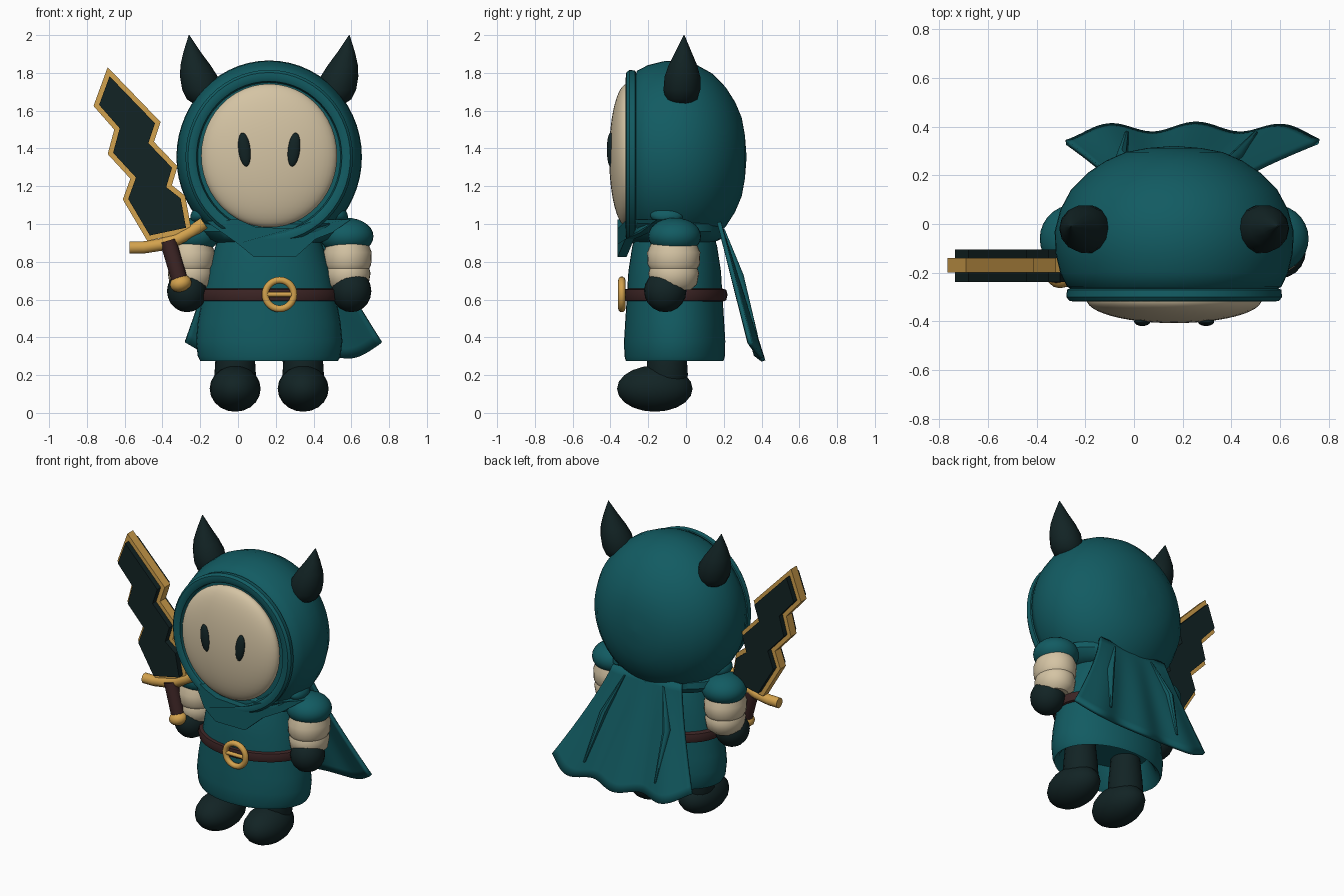
import bpy, bmesh, math
from mathutils import Vector, Matrix

if "Cube" in bpy.data.objects:
    bpy.data.objects.remove(bpy.data.objects["Cube"])

CX = 0.165  # centre line of the figure


def material(name, rgb):
    m = bpy.data.materials.new(name)
    m.diffuse_color = (*rgb, 1)
    m.use_nodes = True
    m.node_tree.nodes["Principled BSDF"].inputs["Base Color"].default_value = m.diffuse_color
    return m


TEAL = material("teal cloth", (0.006, 0.105, 0.122))
CREAM = material("cream", (0.66, 0.55, 0.37))
DARK = material("dark green", (0.006, 0.017, 0.018))
GOLD = material("gold", (0.65, 0.36, 0.075))
BROWN = material("brown leather", (0.045, 0.018, 0.018))


def finish(name, bm, mats, smooth=40):
    bmesh.ops.recalc_face_normals(bm, faces=bm.faces[:])
    me = bpy.data.meshes.new(name)
    bm.to_mesh(me)
    bm.free()
    for m in mats:
        me.materials.append(m)
    ob = bpy.data.objects.new(name, me)
    bpy.context.collection.objects.link(ob)
    if smooth:
        bpy.ops.object.select_all(action='DESELECT')
        ob.select_set(True)
        bpy.context.view_layer.objects.active = ob
        bpy.ops.object.shade_smooth_by_angle(angle=math.radians(smooth))
    return ob


def loft(name, rings, mat, axis='z', n=40, smooth=40):
    """Skin elliptical rings given as (centre, radius_x, radius_other)."""
    bm = bmesh.new()
    loops = []
    for c, ra, rb in rings:
        loop = []
        for i in range(n):
            a = 2 * math.pi * i / n
            u, v = ra * math.cos(a), rb * math.sin(a)
            loop.append(bm.verts.new(Vector(c) + Vector((u, v, 0) if axis == 'z' else (u, 0, v))))
        loops.append(loop)
    for p, q in zip(loops, loops[1:]):
        for i in range(n):
            j = (i + 1) % n
            bm.faces.new((p[i], p[j], q[j], q[i]))
    bm.faces.new(loops[0])
    bm.faces.new(loops[-1])
    return finish(name, bm, [mat], smooth)


def ball(name, c, r, mat, tilt=0, seg=28):
    bm = bmesh.new()
    m = Matrix.Translation(c) @ Matrix.Rotation(tilt, 4, 'Y') @ Matrix.Diagonal((*r, 1))
    bmesh.ops.create_uvsphere(bm, u_segments=seg, v_segments=seg // 2, radius=1, matrix=m)
    return finish(name, bm, [mat])


def prism(pts, y0, y1):
    """Extrude an outline in x and z between two depths."""
    bm = bmesh.new()
    a = [bm.verts.new((x, y0, z)) for x, z in pts]
    b = [bm.verts.new((x, y1, z)) for x, z in pts]
    bm.faces.new(a)
    bm.faces.new(b[::-1])
    for i in range(len(pts)):
        j = (i + 1) % len(pts)
        bm.faces.new((a[i], b[i], b[j], a[j]))
    bmesh.ops.recalc_face_normals(bm, faces=bm.faces[:])
    return bm


def tube(name, pts, r, mat, cyclic=False):
    cu = bpy.data.curves.new(name, 'CURVE')
    cu.dimensions = '3D'
    cu.bevel_depth, cu.bevel_resolution, cu.use_fill_caps = r, 3, True
    s = cu.splines.new('POLY')
    s.points.add(len(pts) - 1)
    for p, co in zip(s.points, pts):
        p.co = (*co, 1)
    s.use_cyclic_u = cyclic
    cu.materials.append(mat)
    ob = bpy.data.objects.new(name, cu)
    bpy.context.collection.objects.link(ob)
    bpy.ops.object.select_all(action='DESELECT')
    ob.select_set(True)
    bpy.context.view_layer.objects.active = ob
    bpy.ops.object.convert(target='MESH')
    bpy.ops.object.shade_smooth_by_angle(angle=math.radians(50))


# Hood: round back, groove, rolled rim and recessed opening
hood = [(0.32, 0.01), (0.312, 0.11), (0.295, 0.2), (0.26, 0.28), (0.21, 0.355), (0.14, 0.424),
        (0.06, 0.467), (-0.03, 0.491), (-0.12, 0.487), (-0.2, 0.468), (-0.258, 0.44),
        (-0.264, 0.427), (-0.27, 0.44), (-0.3, 0.443), (-0.316, 0.43), (-0.319, 0.405),
        (-0.308, 0.385), (-0.27, 0.378), (-0.262, 0.01)]
loft("hood", [((CX, y, 1.355), r, r * 1.04) for y, r in hood], TEAL, 'y', 56)

# Face and eyes
ball("face", (CX, -0.31, 1.362), (0.36, 0.097, 0.38), CREAM, seg=48)
for s in (-1, 1):
    ball("eye", (CX + s * 0.131, -0.4, 1.394), (0.032, 0.019, 0.09), DARK, tilt=s * 0.12 if s > 0 else -0.12)

# Horns
for s in (-1, 1):
    spec = [(0.34, 1.63, 0.05), (0.347, 1.66, 0.088), (0.357, 1.71, 0.103), (0.372, 1.78, 0.1),
            (0.39, 1.84, 0.08), (0.408, 1.91, 0.046), (0.424, 2.0, 0.002)]
    loft("horn", [((CX + s * d, -0.025 + (z - 1.63) * 0.04, z), r, r * 0.97) for d, z, r in spec],
         DARK, n=14)

# Tunic with a hollow hem
tunic = [(0.42, 0.28, 0.19), (0.3, 0.335, 0.235), (0.275, 0.365, 0.258), (0.3, 0.378, 0.266),
         (0.38, 0.388, 0.268), (0.48, 0.378, 0.262), (0.62, 0.352, 0.253), (0.75, 0.328, 0.245),
         (0.88, 0.285, 0.225), (0.97, 0.25, 0.2), (1.02, 0.2, 0.17)]
loft("tunic", [((CX, -0.06, z), a, b) for z, a, b in tunic], TEAL)

# Belt and ring buckle
belt = [(0.588, 0.345, 0.245), (0.596, 0.37, 0.27), (0.625, 0.378, 0.277), (0.652, 0.37, 0.27),
        (0.66, 0.34, 0.245)]
loft("belt", [((CX, -0.057, z), a, b) for z, a, b in belt], BROWN)
tube("buckle_ring", [(0.22 + 0.076 * math.cos(a), -0.34, 0.627 + 0.076 * math.sin(a))
                     for a in [2 * math.pi * i / 28 for i in range(28)]], 0.019, GOLD, True)
tube("buckle_prong", [(0.15, -0.342, 0.627), (0.29, -0.342, 0.627)], 0.013, GOLD)

# Legs, boots and arms, on both sides
for s in (-1, 1):
    x = CX + s * 0.18
    loft("leg", [((x, -0.1, z), r, r) for z, r in ((0.13, 0.09), (0.2, 0.11), (0.28, 0.105), (0.44, 0.09))],
         DARK, n=20)
    ball("boot", (x, -0.165, 0.128), (0.135, 0.2, 0.122), DARK, seg=20)
    x = CX + s * 0.415
    ball("shoulder_cap", (x - s * 0.005, -0.06, 0.935), (0.142, 0.14, 0.098), TEAL)
    sleeve = [(0.65, 0.08), (0.68, 0.112), (0.74, 0.122), (0.765, 0.115), (0.785, 0.125),
              (0.85, 0.128), (0.92, 0.1)]
    loft("sleeve", [((x, -0.065, z), r, r * 1.1) for z, r in sleeve], CREAM, n=28)
    ball("glove", (x + s * 0.02, -0.11, 0.645), (0.106, 0.112, 0.112), DARK, seg=20)
    ball("scarf_knot", (CX + s * 0.36, -0.1, 1.05), (0.06, 0.09, 0.045), TEAL, tilt=s * 0.5)

# Scarf around the neck and its front flap
scarf = [(0.9, 0.27, 0.2), (0.92, 0.34, 0.245), (0.96, 0.385, 0.262), (1.0, 0.38, 0.255), (1.03, 0.3, 0.22)]
loft("scarf", [((CX, -0.06, z), a, b) for z, a, b in scarf], TEAL)
flap = [(-0.17, 1.015), (0.0, 1.025), (0.09, 0.985), (0.28, 0.975), (0.42, 1.025), (0.6, 1.025),
        (0.5, 0.955), (0.41, 0.92), (0.305, 0.825), (0.085, 0.825), (0.0, 0.895)]
bm = prism(flap, -0.362, -0.315)
for v in bm.verts:  # wrap the outer ends back around the neck
    v.co.y += 0.9 * max(0, abs(v.co.x - CX) - 0.2)
finish("scarf_flap", bm, [TEAL], 0)

# Pleated cape flaring to a wavy hem
bm = bmesh.new()
NU, NV = 48, 14
grid = []
for j in range(NV + 1):
    t = j / NV
    row = []
    for i in range(NU + 1):
        u = i / NU
        xl, xr = -0.09 - 0.19 * t ** 1.2, 0.42 + 0.34 * t ** 1.2
        wave = math.cos(2 * math.pi * (u - 0.17) * 2.9)
        edge = abs(2 * u - 1) ** 4
        y = 0.175 + 0.215 * t + 0.02 * t * wave - 0.035 * edge * t
        z = 1.01 - 0.72 * t - 0.015 * t * wave + 0.07 * edge * t
        row.append(bm.verts.new((xl + (xr - xl) * u, y, z)))
    grid.append(row)
for p, q in zip(grid, grid[1:]):
    for i in range(NU):
        bm.faces.new((p[i], p[i + 1], q[i + 1], q[i]))
cape = finish("cape", bm, [TEAL])
sol = cape.modifiers.new("thickness", 'SOLIDIFY')
sol.thickness, sol.offset = 0.022, 0

# Raised narrow folds on the cape
for x0, x1, x2 in ((0.03, -0.05, -0.03), (0.32, 0.42, 0.5)):
    loft("cape_fold", [((x0, 0.2, 0.97), 0.006, 0.006), ((x1, 0.275, 0.73), 0.025, 0.03),
                       ((x2, 0.375, 0.4), 0.008, 0.008)], TEAL, n=8)

# Jagged blade: gold edge with raised dark panels on both faces
outline = [(-0.69, 1.83), (-0.41, 1.54), (-0.445, 1.435), (-0.32, 1.305), (-0.35, 1.205),
           (-0.28, 1.15), (-0.245, 0.96), (-0.48, 0.91), (-0.61, 1.13), (-0.57, 1.24),
           (-0.69, 1.37), (-0.655, 1.5), (-0.765, 1.625)]
bm = prism(outline, -0.2, -0.14)
caps = [f for f in bm.faces if len(f.verts) > 4]
for f in caps:
    bmesh.ops.inset_region(bm, faces=[f], thickness=0.026, use_even_offset=True)
    out = Vector((0, -0.038 if f.calc_center_median().y < -0.17 else 0.036, 0))
    new = bmesh.ops.extrude_face_region(bm, geom=[f])
    bmesh.ops.translate(bm, vec=out, verts=[v for v in new["geom"] if isinstance(v, bmesh.types.BMVert)])
    if f.is_valid:
        bmesh.ops.delete(bm, geom=[f], context='FACES_ONLY')
for f in bm.faces:
    f.material_index = int(abs(f.calc_center_median().y + 0.17) > 0.035)
finish("blade", bm, [GOLD, DARK], 0)

# Guard, grip and pommel
tube("sword_guard", [(-0.575, -0.18, 0.875), (-0.5, -0.18, 0.876), (-0.41, -0.18, 0.89),
                     (-0.32, -0.18, 0.92), (-0.245, -0.18, 0.96), (-0.18, -0.18, 1.005)], 0.034, GOLD)
tube("sword_grip", [(-0.37, -0.19, 0.91), (-0.305, -0.2, 0.69)], 0.044, BROWN)
ball("pommel", (-0.303, -0.205, 0.685), (0.06, 0.06, 0.045), GOLD, tilt=-0.3, seg=14)
